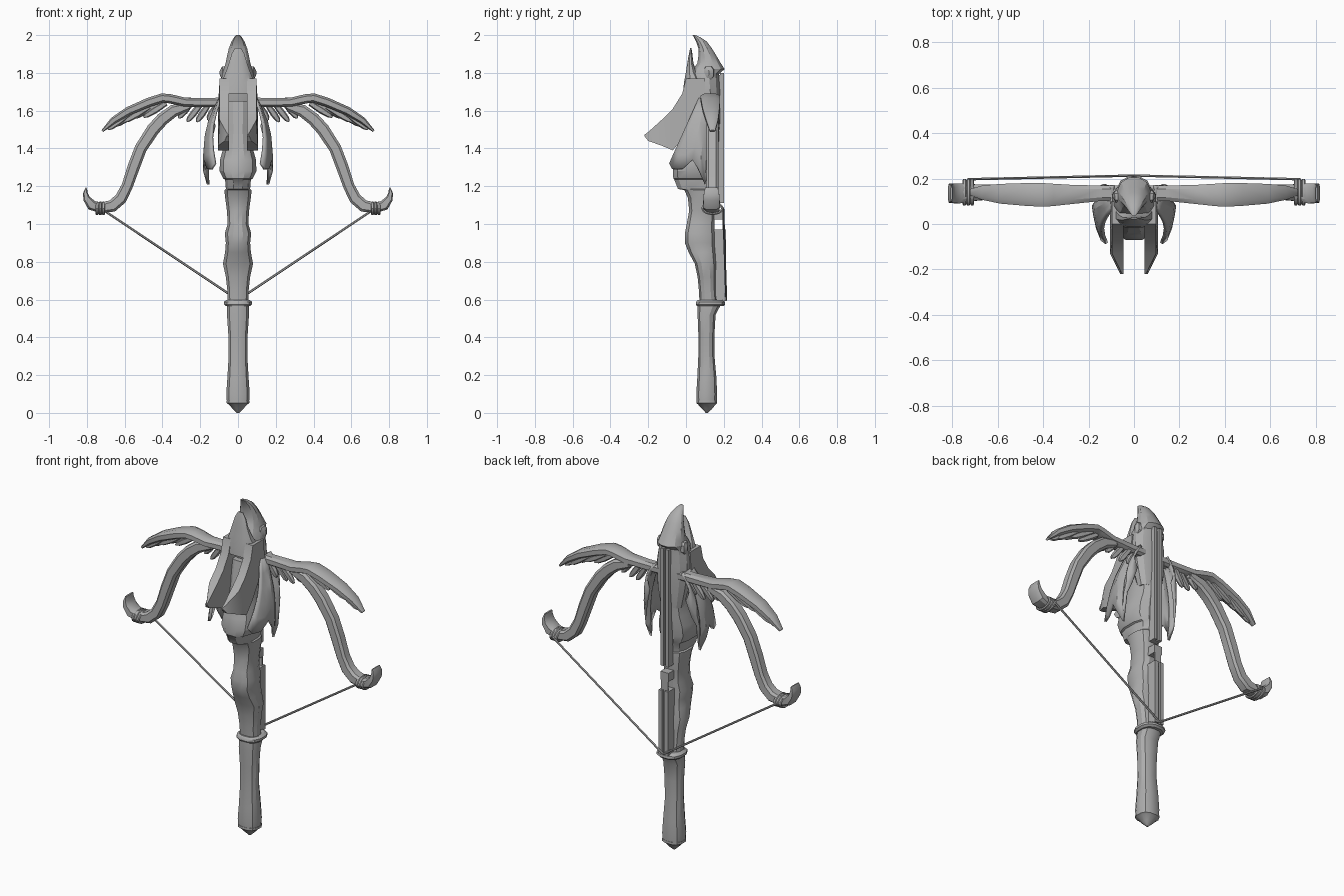
import bpy, bmesh, math
from mathutils import Vector

grey = bpy.data.materials.new("plain grey")
grey.diffuse_color = (0.42, 0.42, 0.42, 1)


def skin(name, rings, mirror=False, closed=True, angle=30):
    """Bridge successive rings of points into one surface."""
    bm = bmesh.new()
    vs = [[bm.verts.new(p) for p in r] for r in rings]
    n = len(vs[0])
    for a, b in zip(vs, vs[1:]):
        for i in range(n if closed else n - 1):
            j = (i + 1) % n
            bm.faces.new((a[i], a[j], b[j], b[i]))
    if closed:
        bm.faces.new(vs[0])
        bm.faces.new(vs[-1])
    bmesh.ops.recalc_face_normals(bm, faces=bm.faces)
    me = bpy.data.meshes.new(name)
    bm.to_mesh(me)
    bm.free()
    me.materials.append(grey)
    ob = bpy.data.objects.new(name, me)
    bpy.context.collection.objects.link(ob)
    bpy.ops.object.select_all(action='DESELECT')
    bpy.context.view_layer.objects.active = ob
    ob.select_set(True)
    bpy.ops.object.shade_smooth_by_angle(angle=math.radians(angle))
    if mirror:
        ob.modifiers.new("mirror", 'MIRROR')
    return ob


def section(n, power):
    """Unit superellipse; a smaller power is boxier."""
    out = []
    for i in range(n):
        a = 2 * math.pi * (i + 0.5) / n
        c, s = math.cos(a), math.sin(a)
        out.append((math.copysign(abs(c) ** power, c), math.copysign(abs(s) ** power, s)))
    return out


def tower(name, rows, n=12, power=0.8):
    """Vertical loft; rows are (z, y_front, y_back, half_width)."""
    return skin(name, [[(hx * c, (f + b) / 2 + (b - f) / 2 * s, z) for c, s in section(n, power)]
                       for z, f, b, hx in rows])


def sweep(name, rows, n=8, power=0.7, mirror=True):
    """Sweep along a path; rows are (x, y, z, half_depth_y, half_thickness)."""
    pts = [Vector(r[:3]) for r in rows]
    rings = []
    for i, r in enumerate(rows):
        t = (pts[min(i + 1, len(pts) - 1)] - pts[max(i - 1, 0)]).normalized()
        nrm = t.cross(Vector((0, 1, 0))).normalized()
        dep = nrm.cross(t)
        rings.append([pts[i] + dep * r[3] * c + nrm * r[4] * s for c, s in section(n, power)])
    return skin(name, rings, mirror)


def box(name, x0, x1, y0, y1, z0, z1, mirror=False):
    return skin(name, [[(x0, y0, z), (x1, y0, z), (x1, y1, z), (x0, y1, z)] for z in (z0, z1)], mirror)


# grip, pommel and collar
tower("grip", [(0.055, .055, .165, .06), (.1, .053, .166, .064), (.18, .058, .163, .058),
               (.3, .064, .152, .051), (.42, .064, .152, .053), (.52, .06, .158, .06),
               (.57, .06, .185, .06)])
tower("pommel", [(0, .105, .115, .006), (.02, .085, .138, .028), (.045, .062, .158, .05),
                 (.052, .053, .167, .063), (.066, .053, .167, .063)])
tower("collar", [(.565, .055, .2, .066), (.575, .05, .21, .077), (.588, .052, .208, .077),
                 (.598, .06, .195, .062)])

# wavy body up to the chest
tower("body", [(.59, .07, .165, .056), (.65, .067, .16, .058), (.72, .06, .16, .066),
               (.79, .045, .16, .082), (.85, .012, .158, .07), (.9, -.008, .156, .066),
               (.95, -.008, .155, .072), (1.0, .002, .153, .056), (1.07, .015, .155, .06),
               (1.14, .008, .16, .07), (1.18, -.012, .16, .074), (1.185, -.045, .16, .066),
               (1.235, -.065, .165, .07), (1.24, -.07, .165, .08), (1.28, -.073, .165, .1),
               (1.34, -.055, .17, .098), (1.4, -.04, .175, .08), (1.5, -.022, .178, .066),
               (1.58, -.008, .178, .075), (1.65, .005, .175, .07)], power=0.75)

# head: hooked upper beak with skull, and lower beak
tower("skull", [(1.45, .08, .175, .07), (1.55, .06, .182, .09), (1.64, .04, .182, .1),
                (1.7, .03, .182, .1), (1.76, .025, .178, .092), (1.795, .03, .178, .086),
                (1.82, .035, .207, .077), (1.85, .058, .187, .068), (1.89, .064, .163, .06),
                (1.93, .064, .138, .05), (1.965, .053, .112, .036), (1.988, .042, .078, .022),
                (2.0, .034, .05, .01)], power=0.9)
tower("lower_beak", [(1.69, -.018, .1, .1), (1.75, -.012, .1, .09), (1.8, -.002, .06, .068),
                     (1.85, .006, .04, .05), (1.9, .015, .034, .035), (1.932, .022, .029, .016)])
sweep("brow", [(.05, .12, 1.8, .035, .04), (.084, .12, 1.8, .026, .035), (.092, .115, 1.8, .01, .015)])

# jaw frills: tapering plates reaching forward
frill = []
for y, top, bot in [(.1, 1.77, 1.64), (0, 1.77, 1.48), (-.02, 1.69, 1.45), (-.07, 1.61, 1.39),
                    (-.13, 1.55, 1.415), (-.2, 1.487, 1.44), (-.22, 1.472, 1.465)]:
    out = min(.105, .06 + .5 * (y + .22))
    frill.append([(.047, y, top), (out - .008, y, top), (out, y, bot), (.047 + .1 * max(0, out - .1), y, bot)])
skin("jaw_frill", frill, True)

# ragged cape hanging on each side
hem = [(.12, -.085, 1.32), (.14, -.07, 1.29), (.16, -.02, 1.29), (.172, .035, 1.34), (.178, .07, 1.28),
       (.158, .1, 1.21), (.17, .125, 1.28), (.165, .14, 1.37), (.145, .16, 1.43), (.12, .17, 1.52)]
cape = []
for k in range(6):
    t = k / 5
    ring = []
    for i, (x, y, z) in enumerate(hem):
        s = Vector((.092, .07 + .1 * i / 9, 1.67))
        p = s.lerp(Vector((x, y, z)), t)
        p.x += .03 * math.sin(math.pi * t)
        ring.append(p)
    cape.append(ring)
ob = skin("cape", cape, closed=False)
sol = ob.modifiers.new("thickness", 'SOLIDIFY')
sol.thickness, sol.offset = .014, 0
ob.modifiers.new("mirror", 'MIRROR')

# wings: arm, leading edge and feathers
sweep("wing_arm", [(0, .135, 1.645, .035, .028), (.15, .135, 1.643, .036, .026), (.28, .13, 1.645, .045, .025),
                   (.36, .128, 1.663, .052, .026), (.4, .128, 1.667, .055, .026), (.47, .13, 1.645, .053, .026),
                   (.58, .133, 1.598, .046, .024), (.66, .138, 1.548, .034, .019), (.718, .14, 1.492, .015, .007)])
feathers = [((.12, 1.62), (.16, 1.55)), ((.16, 1.625), (.22, 1.54)), ((.2, 1.63), (.27, 1.542)),
            ((.25, 1.635), (.315, 1.56)), ((.38, 1.64), (.5, 1.565)), ((.42, 1.64), (.555, 1.56)),
            ((.47, 1.62), (.605, 1.54)), ((.53, 1.6), (.65, 1.518)), ((.58, 1.58), (.69, 1.5))]
for i, ((x, z), (u, w)) in enumerate(feathers):
    y = .135 + .008 * (i % 2)
    mid = [(x + (u - x) * t, y, z + (w - z) * t) for t in (0, .5, .85, 1)]
    sweep("feather", [m + r for m, r in zip(mid, [(.02, .014), (.016, .018), (.012, .014), (.006, .004)])], n=6)

# recurved bow limbs with hooked ends
sweep("bow_limb", [(.26, .14, 1.625, .03, .02), (.34, .14, 1.6, .034, .034), (.4, .14, 1.555, .034, .036),
                   (.45, .14, 1.5, .034, .036), (.515, .14, 1.4, .034, .034), (.553, .14, 1.3, .034, .034),
                   (.587, .14, 1.2, .034, .031), (.62, .14, 1.135, .034, .034), (.665, .14, 1.096, .036, .034),
                   (.73, .137, 1.084, .04, .027), (.775, .135, 1.1, .046, .029), (.802, .135, 1.135, .045, .02),
                   (.808, .135, 1.165, .042, .012), (.803, .135, 1.192, .035, .004)], power=0.55)

# cord bindings and bow string
for x in (.712, .729, .746):
    loop = []
    for i in range(17):
        a = 2 * math.pi * i / 16
        loop.append([(x + .009 * math.cos(b), .14 + (.052 + .008 * math.sin(b)) * math.cos(a),
                      1.083 + (.03 + .007 * math.sin(b)) * math.sin(a))
                     for b in [math.pi * k / 3 for k in range(6)]])
    skin("cord_binding", loop, True)
sweep("bow_string", [(.73, .197, 1.085, .006, .006), (0, .213, .598, .006, .006)], n=6, power=1)

# bolt rail on the back: lower block, bridge, nut and grooved upper track
box("lower_rail", -.03, .03, .14, .197, .6, .97)
box("lower_rail_edge", .008, .03, .19, .211, .592, .97, True)
box("rail_bridge", -.022, .022, .192, .2, .95, 1.05)
box("nut", -.026, .026, .14, .2, 1.025, 1.075)
box("upper_track", -.026, .026, .15, .186, 1.11, 1.79)
box("track_edge", .007, .026, .18, .2, 1.11, 1.8, True)
